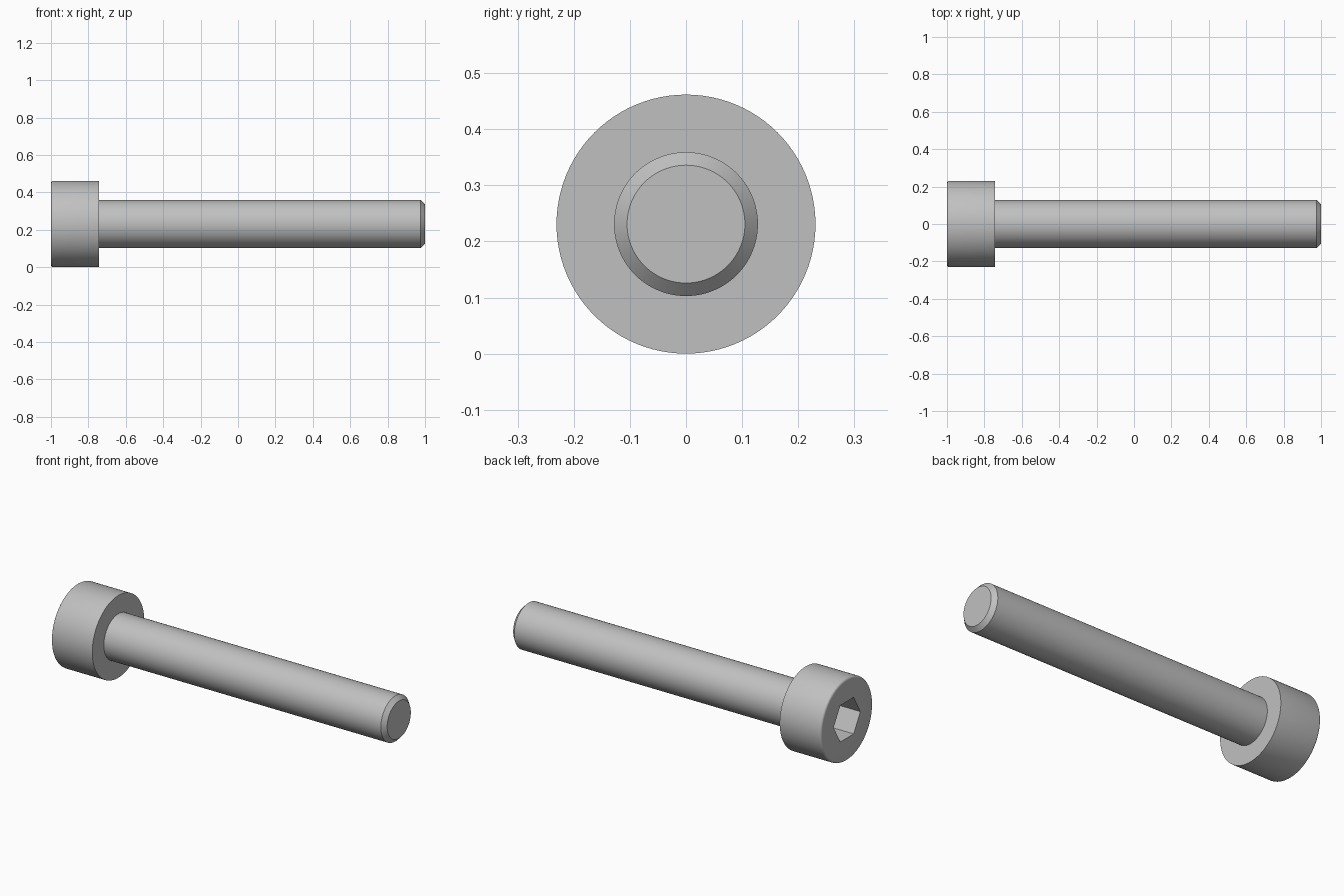
import bpy, bmesh
from math import pi, cos, sin, radians

SEGMENTS = 96
HEAD_R, SHANK_R, TIP_R = 0.2308, 0.1282, 0.105
HEAD_BASE = -0.7436          # underside of the head
FILLET = 0.0125              # rounding of the head rim
HEX_R, HEX_DEPTH = 0.1184, 0.13

if "Cube" in bpy.data.objects:
    bpy.data.objects.remove(bpy.data.objects["Cube"], do_unlink=True)

steel = bpy.data.materials.new("grey steel")
steel.use_nodes = True
colour = (0.53, 0.53, 0.53, 1)
steel.diffuse_color = colour
steel.node_tree.nodes["Principled BSDF"].inputs["Base Color"].default_value = colour


def hex_radius(angle):
    """Distance from the axis to a hexagon side, corners on the y axis."""
    return HEX_R * cos(pi / 6) / cos(angle % (pi / 3) - pi / 6)


def lathe(name, profile, cap_start=False, cap_end=False):
    """Sweep (x, radius) points round the x axis; radius None means hexagon."""
    bm = bmesh.new()
    rings = []
    for x, radius in profile:
        ring = []
        for i in range(SEGMENTS):
            a = 2 * pi * i / SEGMENTS
            r = hex_radius(a) if radius is None else radius
            ring.append(bm.verts.new((x, r * cos(a), HEAD_R + r * sin(a))))
        rings.append(ring)
    for a, b in zip(rings, rings[1:]):
        for i in range(SEGMENTS):
            j = (i + 1) % SEGMENTS
            bm.faces.new((a[i], a[j], b[j], b[i]))
    if cap_start:
        bm.faces.new(reversed(rings[0]))
    if cap_end:
        bm.faces.new(rings[-1])
    mesh = bpy.data.meshes.new(name)
    bm.to_mesh(mesh)
    bm.free()
    mesh.materials.append(steel)
    obj = bpy.data.objects.new(name, mesh)
    bpy.context.collection.objects.link(obj)
    bpy.ops.object.select_all(action="DESELECT")
    obj.select_set(True)
    bpy.context.view_layer.objects.active = obj
    bpy.ops.object.shade_smooth_by_angle(angle=radians(25))
    return obj


# Cylindrical head: socket floor, socket wall, end face, rounded rim, side, underside
rim = [(-1 + FILLET * (1 - cos(t)), HEAD_R - FILLET * (1 - sin(t)))
       for t in (k * pi / 8 for k in range(5))]
lathe("socket_head",
      [(-1 + HEX_DEPTH, None), (-1, None)] + rim
      + [(HEAD_BASE, HEAD_R), (HEAD_BASE, SHANK_R)], cap_start=True)

# Plain shank with a chamfered tip
lathe("shank", [(HEAD_BASE, SHANK_R), (0.977, SHANK_R), (1, TIP_R)], cap_end=True)
